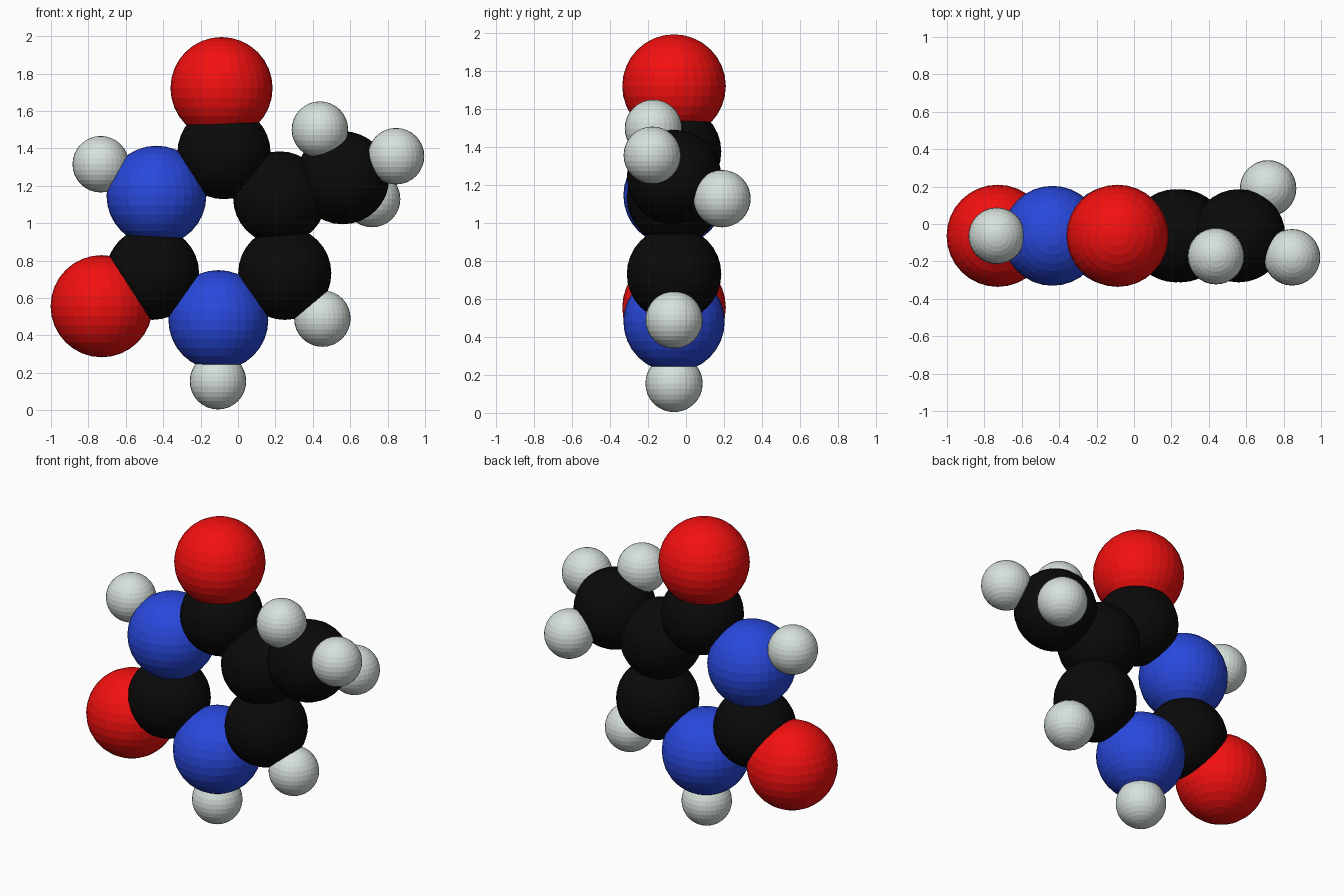
import bpy

if "Cube" in bpy.data.objects:
    bpy.data.objects.remove(bpy.data.objects["Cube"])

# element: radius, colour
ELEMENTS = {
    "carbon": (0.249, (0.003, 0.003, 0.003, 1)),
    "nitrogen": (0.267, (0.022, 0.065, 0.72, 1)),
    "oxygen": (0.273, (0.9, 0.005, 0.005, 1)),
    "hydrogen": (0.151, (0.68, 0.75, 0.71, 1)),
}
MATERIALS = {}
for element, (radius, colour) in ELEMENTS.items():
    MATERIALS[element] = bpy.data.materials.new(element)
    MATERIALS[element].diffuse_color = colour

PLANE_Y = -0.063  # the flat ring lies in this plane


def atom(name, element, x, z, y=PLANE_Y):
    bpy.ops.mesh.primitive_uv_sphere_add(
        segments=32, ring_count=16, radius=ELEMENTS[element][0], location=(x, y, z))
    ob = bpy.context.object
    ob.name = name
    ob.data.materials.append(MATERIALS[element])


# six-membered ring
atom("ring_carbon_top", "carbon", -0.075, 1.377)
atom("ring_carbon_upper_right", "carbon", 0.223, 1.135)
atom("ring_carbon_lower_right", "carbon", 0.250, 0.732)
atom("ring_carbon_lower_left", "carbon", -0.457, 0.732)
atom("ring_nitrogen_bottom", "nitrogen", -0.105, 0.482)
atom("ring_nitrogen_left", "nitrogen", -0.436, 1.147)

# oxygens
atom("oxygen_top", "oxygen", -0.088, 1.722)
atom("oxygen_left", "oxygen", -0.729, 0.556)

# hydrogens on the ring
atom("ring_hydrogen_left", "hydrogen", -0.734, 1.315)
atom("ring_hydrogen_bottom", "hydrogen", -0.107, 0.155)
atom("ring_hydrogen_right", "hydrogen", 0.451, 0.490)

# side group: one carbon with three hydrogens
atom("side_carbon", "carbon", 0.560, 1.243)
atom("side_hydrogen_inner", "hydrogen", 0.438, 1.500, -0.172)
atom("side_hydrogen_outer", "hydrogen", 0.845, 1.358, -0.178)
atom("side_hydrogen_back", "hydrogen", 0.717, 1.129, 0.190)

for m in bpy.data.materials:
    if m.users and not m.is_grease_pencil:
        m.use_nodes = True
        m.node_tree.nodes["Principled BSDF"].inputs["Base Color"].default_value = m.diffuse_color
